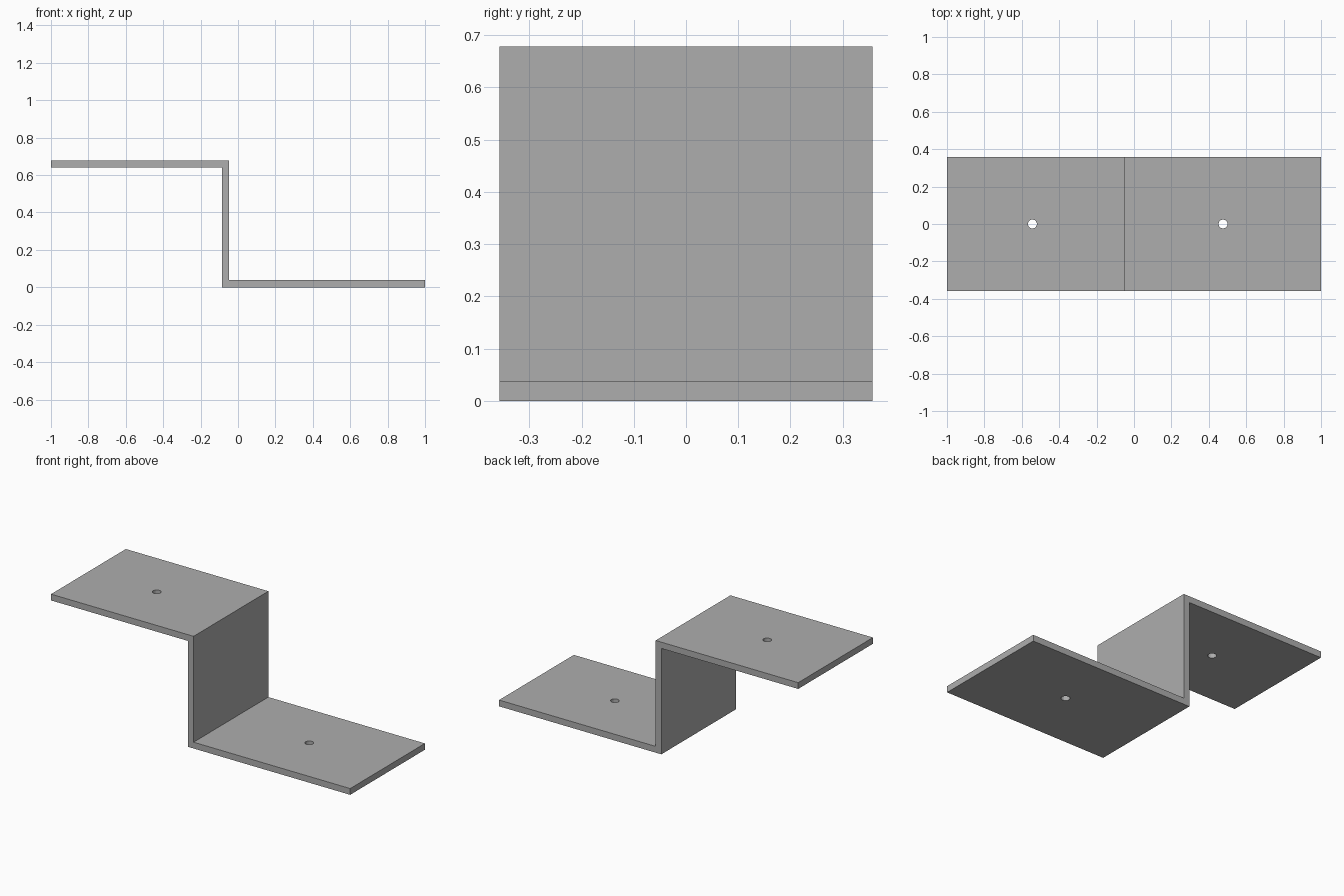
import bpy
import bmesh

cube = bpy.data.objects.get("Cube")
if cube:
    bpy.data.objects.remove(cube, do_unlink=True)

HALF_DEPTH = 0.357
HEIGHT = 0.678
THICK = 0.038
WEB_LEFT, WEB_RIGHT = -0.085, -0.047
HOLE_RADIUS = 0.024

# Plain grey metal
grey = bpy.data.materials.new("grey_metal")
grey.use_nodes = True
colour = (0.42, 0.42, 0.42, 1)
grey.diffuse_color = colour
grey.node_tree.nodes["Principled BSDF"].inputs["Base Color"].default_value = colour


def make_object(name, bm):
    bmesh.ops.recalc_face_normals(bm, faces=bm.faces)
    mesh = bpy.data.meshes.new(name)
    bm.to_mesh(mesh)
    bm.free()
    mesh.materials.append(grey)
    obj = bpy.data.objects.new(name, mesh)
    bpy.context.collection.objects.link(obj)
    return obj


# Stepped bracket: one folded profile extruded from front to back
profile = [
    (-1, HEIGHT), (-1, HEIGHT - THICK), (WEB_LEFT, HEIGHT - THICK),
    (WEB_LEFT, 0), (1, 0), (1, THICK), (WEB_RIGHT, THICK), (WEB_RIGHT, HEIGHT),
]
bm = bmesh.new()
face = bm.faces.new([bm.verts.new((x, -HALF_DEPTH, z)) for x, z in profile])
extruded = bmesh.ops.extrude_face_region(bm, geom=[face], use_keep_orig=True)
bmesh.ops.translate(
    bm, vec=(0, 2 * HALF_DEPTH, 0),
    verts=[v for v in extruded["geom"] if isinstance(v, bmesh.types.BMVert)])
bracket = make_object("stepped_bracket", bm)

# Screw hole through the middle of each flange
for name, x, z in (("upper", -0.543, HEIGHT - THICK / 2), ("lower", 0.476, THICK / 2)):
    bm = bmesh.new()
    bmesh.ops.create_cone(bm, cap_ends=True, segments=16, radius1=HOLE_RADIUS,
                          radius2=HOLE_RADIUS, depth=THICK * 3)
    cutter = make_object(name + "_hole_cutter", bm)
    cutter.location = (x, 0, z)
    cutter.hide_render = True
    cutter.hide_set(True)
    cut = bracket.modifiers.new(name + "_hole", "BOOLEAN")
    cut.operation = "DIFFERENCE"
    cut.solver = "EXACT"
    cut.object = cutter
